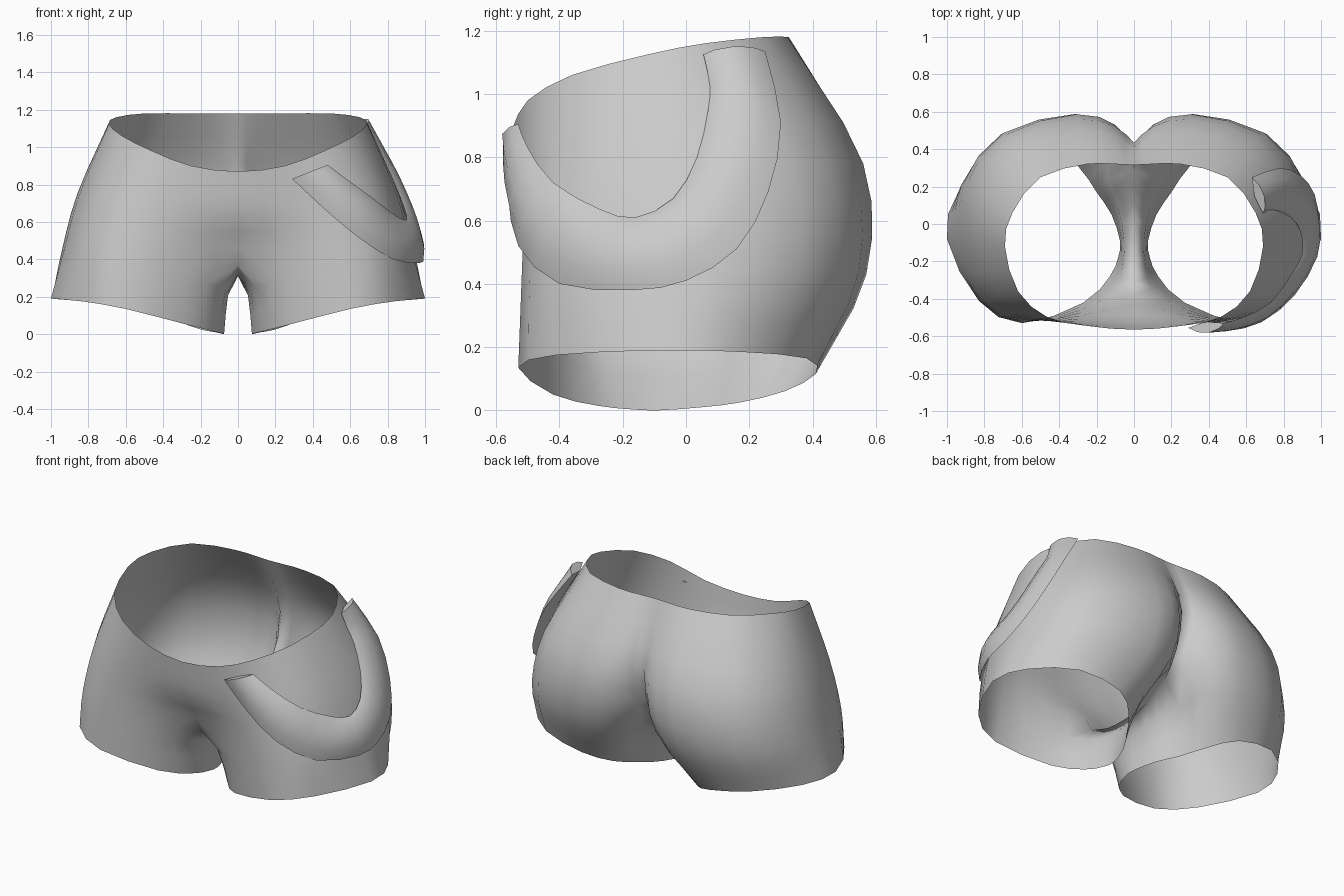
import bpy, bmesh, math
from mathutils import Vector

if "Cube" in bpy.data.objects:
    bpy.data.objects.remove(bpy.data.objects["Cube"])

grey = bpy.data.materials.new("plain grey")
grey.diffuse_color = (0.6, 0.6, 0.6, 1)
grey.use_nodes = True
grey.node_tree.nodes["Principled BSDF"].inputs["Base Color"].default_value = grey.diffuse_color


def spline(p0, p1, p2, p3, t):
    """Point on a smooth curve between p1 and p2."""
    return 0.5 * (2 * p1 + (p2 - p0) * t + (2 * p0 - 5 * p1 + 4 * p2 - p3) * t * t
                  + (3 * p1 - p0 - 3 * p2 + p3) * t ** 3)


def smooth_path(pts, sub, before=None, after=None):
    """Open smooth path through pts; before/after steer the ends."""
    q = [before or 2 * pts[0] - pts[1]] + pts + [after or 2 * pts[-1] - pts[-2]]
    out = [spline(*q[i:i + 4], k / sub) for i in range(len(pts) - 1) for k in range(sub)]
    return out + [pts[-1].copy()]


def make_object(name, bm, angle):
    mesh = bpy.data.meshes.new(name)
    bm.to_mesh(mesh)
    bm.free()
    mesh.materials.append(grey)
    ob = bpy.data.objects.new(name, mesh)
    bpy.context.collection.objects.link(ob)
    bpy.ops.object.select_all(action='DESELECT')
    ob.select_set(True)
    bpy.context.view_layer.objects.active = ob
    bpy.ops.object.shade_smooth_by_angle(angle=math.radians(angle))
    return ob


# Shorts: vertical seams from front centre round the side to back centre,
# each given at waist, hip, crotch height and hem
SEAMS = [
    [(0, -.565, .87), (0, -.525, .63), (0, -.38, .37), (.13, -.28, .015)],
    [(.25, -.545, .90), (.28, -.52, .65), (.27, -.47, .38), (.27, -.42, .05)],
    [(.46, -.50, .98), (.53, -.51, .68), (.56, -.52, .40), (.60, -.53, .135)],
    [(.62, -.36, 1.06), (.74, -.39, .72), (.80, -.42, .42), (.83, -.41, .175)],
    [(.69, -.12, 1.125), (.85, -.09, .74), (.93, -.09, .45), (1.0, -.08, .19)],
    [(.65, .06, 1.16), (.83, .19, .77), (.91, .22, .45), (.94, .17, .185)],
    [(.50, .25, 1.18), (.66, .45, .78), (.71, .48, .45), (.72, .38, .165)],
    [(.25, .32, 1.18), (.30, .56, .78), (.33, .57, .43), (.45, .41, .115)],
    [(.10, .32, 1.18), (.10, .52, .78), (.12, .48, .43), (.30, .31, .06)],
    [(0, .315, 1.18), (0, .435, .78), (0, .28, .42), (.20, .17, .025)],
]
# Inner leg seams from the crotch line down to the hem, back to front
INNER = [
    [(0, .12, .33), (.12, .05, .01)],
    [(0, -.08, .31), (.075, -.09, 0)],
    [(0, -.24, .32), (.085, -.18, .004)],
]
SUB, ROWS = 2, 3
seams = [smooth_path([Vector(p) for p in s], ROWS) for s in SEAMS]
inner = []
for top, hem in INNER:
    top, hem = Vector(top), Vector(hem)
    inner.append([top.lerp(hem, k / ROWS) for k in range(ROWS + 1)])

# The inner leg turns quickly from the crotch line into a near vertical wall
for col in [seams[0], seams[-1]] + inner:
    leg = col[-ROWS - 1:]
    for k in range(ROWS + 1):
        leg[k].x = leg[-1].x * (k / ROWS) ** .3

bm = bmesh.new()
crotch = 2 * ROWS
n_out = (len(SEAMS) - 1) * SUB + 1
rows = []
for r in range(3 * ROWS + 1):
    pts = [s[r] for s in seams]
    if r < crotch:
        ghost = pts[1].copy()
        ghost.x *= -1
        ring = smooth_path(pts, SUB, before=ghost)
        ring[0].x = ring[-1].x = 0
    else:
        loop = pts + [c[r - crotch] for c in inner]
        ring = smooth_path(loop + [loop[0]], SUB, before=loop[-1], after=loop[1])[:-1]
        if r == crotch:
            for p in ring[n_out - 1:] + ring[:1]:
                p.x = 0
    for p in ring:
        p.x = max(p.x, 0)
    rows.append([bm.verts.new(p) for p in ring])
for r in range(len(rows) - 1):
    a, b = rows[r], rows[r + 1]
    count = n_out - 1 if r < crotch else len(a)
    for c in range(count):
        d = (c + 1) % len(b)
        bm.faces.new((a[c], b[c], b[d], a[d if r >= crotch else c + 1]))
shorts = make_object("shorts", bm, 75)
mirror = shorts.modifiers.new("mirror", 'MIRROR')
mirror.use_clip = True
mirror.merge_threshold = .002

# Draped strap on one hip: pairs of lower and upper edge points
STRAP = [
    ((.29, -.555, .83), (.48, -.53, .905)),
    ((.45, -.56, .68), (.58, -.50, .83)),
    ((.64, -.53, .52), (.73, -.42, .72)),
    ((.83, -.40, .40), (.84, -.27, .635)),
    ((.97, -.17, .38), (.90, -.16, .61)),
    ((.99, 0, .41), (.89, -.04, .67)),
    ((.965, .16, .51), (.84, .035, .80)),
    ((.89, .26, .69), (.77, .07, .95)),
    ((.78, .30, .91), (.72, .075, 1.03)),
    ((.63, .25, 1.135), (.69, .055, 1.125)),
]
low = smooth_path([Vector(a) for a, b in STRAP], 2)
up = smooth_path([Vector(b) for a, b in STRAP], 2)
bm = bmesh.new()
sections = []
last = len(low) - 1
for i in range(last + 1):
    j, k = max(i - 1, 0), min(i + 1, last)
    along = low[k] + up[k] - low[j] - up[j]
    out = along.cross(up[i] - low[i]).normalized()
    prof = [(0, 0), (.25, .03), (.55, .04), (.85, .025), (1, 0), (.5, -.02)]
    sections.append([bm.verts.new(low[i].lerp(up[i], t) + out * h) for t, h in prof])
for a, b in zip(sections, sections[1:]):
    for c in range(6):
        d = (c + 1) % 6
        bm.faces.new((a[c], b[c], b[d], a[d]))
bm.faces.new(sections[0])
bm.faces.new(sections[-1])
bmesh.ops.recalc_face_normals(bm, faces=bm.faces)
make_object("hip_strap", bm, 45)
